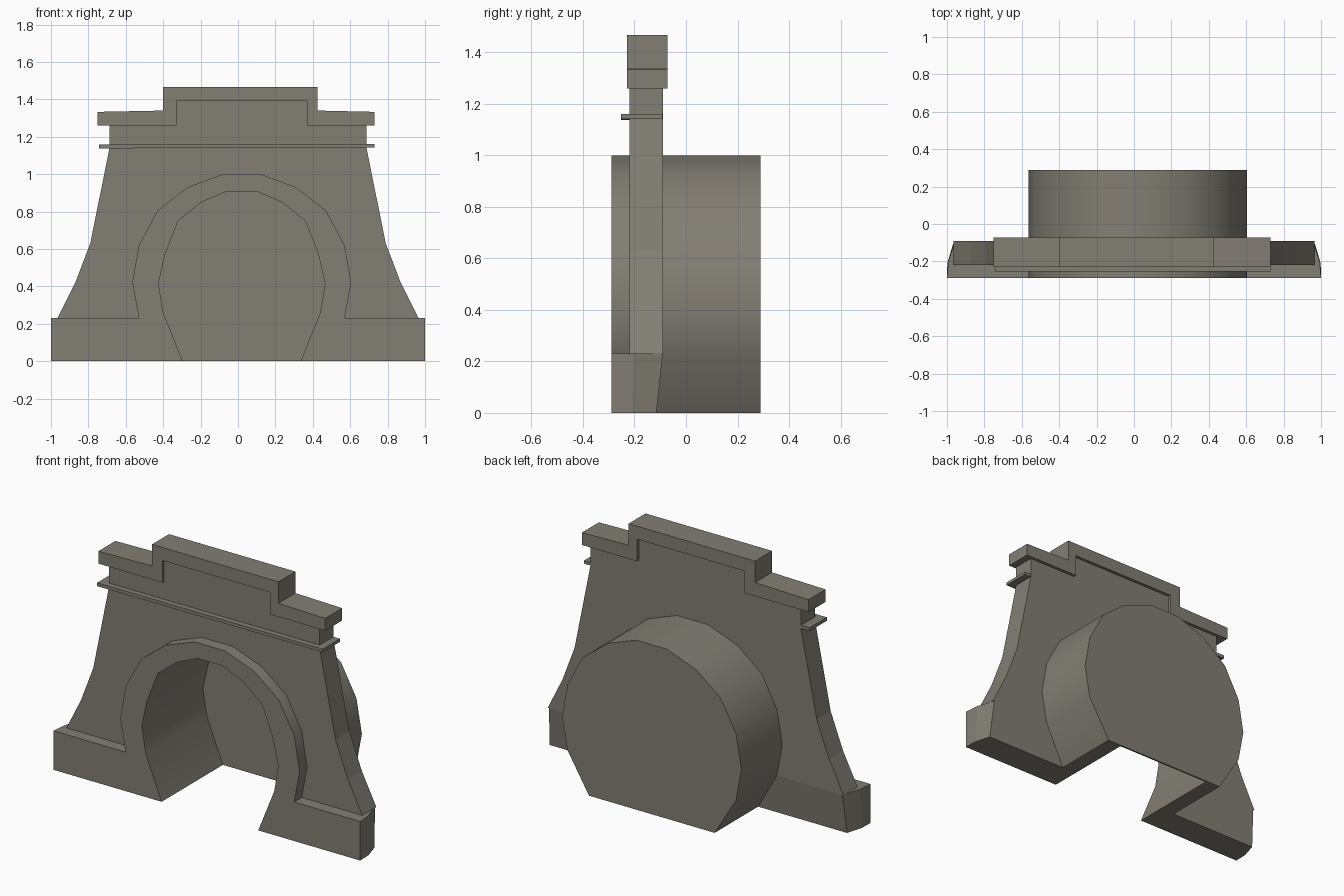
import bpy, bmesh, math

if "Cube" in bpy.data.objects:
    bpy.data.objects.remove(bpy.data.objects["Cube"])

stone = bpy.data.materials.new("grey_stone")
stone.diffuse_color = (0.225, 0.21, 0.177, 1)
stone.use_nodes = True
stone.node_tree.nodes["Principled BSDF"].inputs["Base Color"].default_value = stone.diffuse_color


def loft(name, rings, smooth=False):
    """Closed solid through matching rings of 3D points."""
    bm = bmesh.new()
    loops = [[bm.verts.new(p) for p in ring] for ring in rings]
    n = len(loops[0])
    for a, b in zip(loops, loops[1:]):
        for i in range(n):
            j = (i + 1) % n
            bm.faces.new((a[i], a[j], b[j], b[i]))
    bm.faces.new(loops[0])
    bm.faces.new(loops[-1])
    bmesh.ops.recalc_face_normals(bm, faces=bm.faces)
    mesh = bpy.data.meshes.new(name)
    bm.to_mesh(mesh)
    bm.free()
    mesh.materials.append(stone)
    ob = bpy.data.objects.new(name, mesh)
    bpy.context.collection.objects.link(ob)
    if smooth:
        bpy.ops.object.select_all(action='DESELECT')
        ob.select_set(True)
        bpy.context.view_layer.objects.active = ob
        bpy.ops.object.shade_smooth_by_angle(angle=math.radians(28))
    return ob


def prism(name, outline, y0, y1, smooth=False):
    """Front outline (x, z) extruded along y."""
    return loft(name, [[(x, y, z) for x, z in outline] for y in (y0, y1)], smooth)


def both_sides(half, centre):
    """Right half profile, bottom to top, mirrored into a full arch path."""
    return ([(centre + x, z) for x, z in half]
            + [(centre - x, z) for x, z in reversed(half)])


CX = 0.02
outer_half = [(0.41, 0), (0.55, 0.23), (0.585, 0.42), (0.55, 0.62),
              (0.45, 0.805), (0.29, 0.93), (0.10, 1.0)]
inner_half = [(0.315, 0), (0.42, 0.26), (0.445, 0.415), (0.41, 0.57),
              (0.34, 0.75), (0.215, 0.85), (0.08, 0.908)]
outer = both_sides(outer_half, CX)
inner = both_sides(inner_half, CX)

# Tunnel barrel with arch ring, closed at the back
prism("tunnel_barrel", outer + inner[::-1], -0.29, 0.29, True)
prism("tunnel_back_wall", inner, 0.28, 0.29)

# Flared wall with stepped top, cut around the barrel
wall_half = [(0.965, 0.23), (0.87, 0.42), (0.79, 0.63), (0.687, 1.14), (0.687, 1.28)]
sides = both_sides(wall_half, 0)
step = [(0.39, 1.28), (0.39, 1.42), (-0.35, 1.42), (-0.35, 1.28)]
arch_cut = both_sides(outer_half[1:], CX)
prism("wall", sides[:5] + step + sides[5:] + arch_cut[::-1], -0.22, -0.09)

# Plinth blocks with tapered outer ends and undercut backs
for s, name in ((-1, "left_plinth"), (1, "right_plinth")):
    lo, hi = CX + s * 0.41, CX + s * 0.55

    def ring(xb, xt, yb, yt):
        return [(s * xb, yb, 0), (lo, yb, 0), (hi, yt, 0.23), (s * xt, yt, 0.23)]
    loft(name, [ring(1, 1, -0.29, -0.29), ring(0.998, 0.993, -0.21, -0.20),
                ring(0.97, 0.957, -0.115, -0.09)])

# Stepped coping
prism("coping", [(-0.75, 1.26), (-0.33, 1.26), (-0.33, 1.39), (0.37, 1.39),
                 (0.37, 1.26), (0.73, 1.26), (0.73, 1.333), (0.425, 1.34),
                 (0.425, 1.467), (-0.40, 1.467), (-0.40, 1.34), (-0.75, 1.333)],
      -0.23, -0.072)

# Thin string course
prism("string_course", [(-0.742, 1.138), (0.73, 1.142), (0.73, 1.16), (-0.742, 1.158)],
      -0.253, -0.092)
